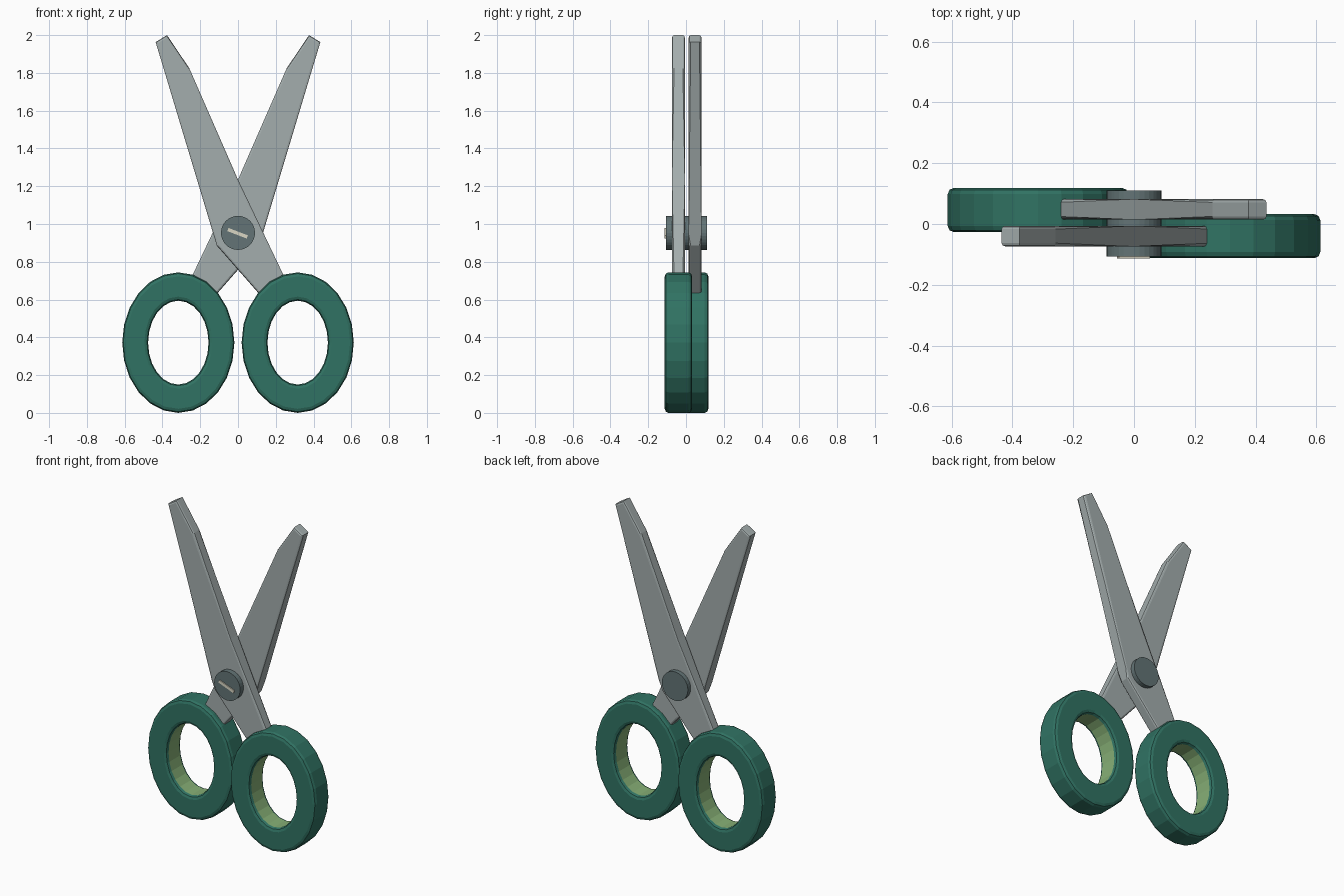
import bpy, bmesh
from math import cos, sin, pi, radians
from mathutils import Matrix

if "Cube" in bpy.data.objects:
    bpy.data.objects.remove(bpy.data.objects["Cube"])


def material(name, rgb):
    m = bpy.data.materials.new(name)
    m.use_nodes = True
    m.diffuse_color = (*rgb, 1)
    m.node_tree.nodes["Principled BSDF"].inputs["Base Color"].default_value = (*rgb, 1)
    return m


STEEL = material("steel grey", (0.37, 0.42, 0.42))
GREEN = material("handle green", (0.03, 0.17, 0.125))
LINING = material("light green lining", (0.24, 0.43, 0.18))
DARK = material("dark steel", (0.125, 0.175, 0.18))
CREAM = material("pale slot", (0.7, 0.67, 0.55))


def finish(name, bm, *mats):
    bmesh.ops.recalc_face_normals(bm, faces=bm.faces)
    mesh = bpy.data.meshes.new(name)
    bm.to_mesh(mesh)
    bm.free()
    for m in mats:
        mesh.materials.append(m)
    ob = bpy.data.objects.new(name, mesh)
    bpy.context.collection.objects.link(ob)
    return ob


# Blade: outline extruded along y, with softened rims
OUTLINE = [(-0.436, 1.963), (-0.376, 2.0), (-0.258, 1.825), (0.0, 1.235),
           (0.25, 0.71), (0.16, 0.575), (-0.112, 0.885), (-0.13, 0.945)]


def blade(name, side, y0, y1):
    bm = bmesh.new()
    face = bm.faces.new([bm.verts.new((side * x, y0, z)) for x, z in OUTLINE])
    ext = bmesh.ops.extrude_face_region(bm, geom=[face])["geom"]
    for v in ext:
        if isinstance(v, bmesh.types.BMVert):
            v.co.y = y1
    rims = [e for e in bm.edges if abs(e.verts[0].co.y - e.verts[1].co.y) < 0.001]
    bmesh.ops.bevel(bm, geom=rims, offset=0.011, segments=2, profile=0.5, affect='EDGES')
    finish(name, bm, STEEL)


# Finger ring: rounded rectangular section swept around an ellipse
def ring(name, side, yc, half=0.0725, steps=24):
    b = 0.02
    w = 0.14
    section = []
    for cx, cy, start in ((w - b, half - b, 0), (b, half - b, 90),
                          (b, b - half, 180), (w - b, b - half, 270)):
        for k in range(3):
            a = radians(start + 45 * k)
            section.append((cx + b * cos(a), cy + b * sin(a)))
    bm = bmesh.new()
    loops = []
    for i in range(steps):
        a = 2 * pi * i / steps
        loops.append([bm.verts.new((side * 0.316 + (0.16 + 0.137 * t / w) * cos(a), yc + y,
                                    0.372 + (0.222 + 0.15 * t / w) * sin(a)))
                      for t, y in section])
    n = len(section)
    for i in range(steps):
        p, q = loops[i], loops[(i + 1) % steps]
        for j in range(n):
            k = (j + 1) % n
            f = bm.faces.new((p[j], p[k], q[k], q[j]))
            # the inner wall carries the lining colour
            f.material_index = int(section[j][0] < 0.001 and section[k][0] < 0.001)
    finish(name, bm, GREEN, LINING)


blade("front_blade", 1, -0.074, -0.006)
blade("rear_blade", -1, 0.014, 0.082)
ring("left_finger_ring", 1, -0.04)
ring("right_finger_ring", -1, 0.046)

# Pivot screw
bm = bmesh.new()
bmesh.ops.create_cone(bm, cap_ends=True, segments=32, radius1=0.09, radius2=0.09, depth=0.217,
                      matrix=Matrix.Translation((0, 0.0015, 0.953)) @ Matrix.Rotation(pi / 2, 4, 'X'))
finish("pivot_screw", bm, DARK)

# Screw slot mark
bm = bmesh.new()
bmesh.ops.create_cube(bm, size=1, matrix=Matrix.Translation((-0.002, -0.109, 0.951))
                      @ Matrix.Rotation(radians(21), 4, 'Y') @ Matrix.Diagonal((0.11, 0.008, 0.018, 1)))
finish("screw_slot", bm, CREAM)
